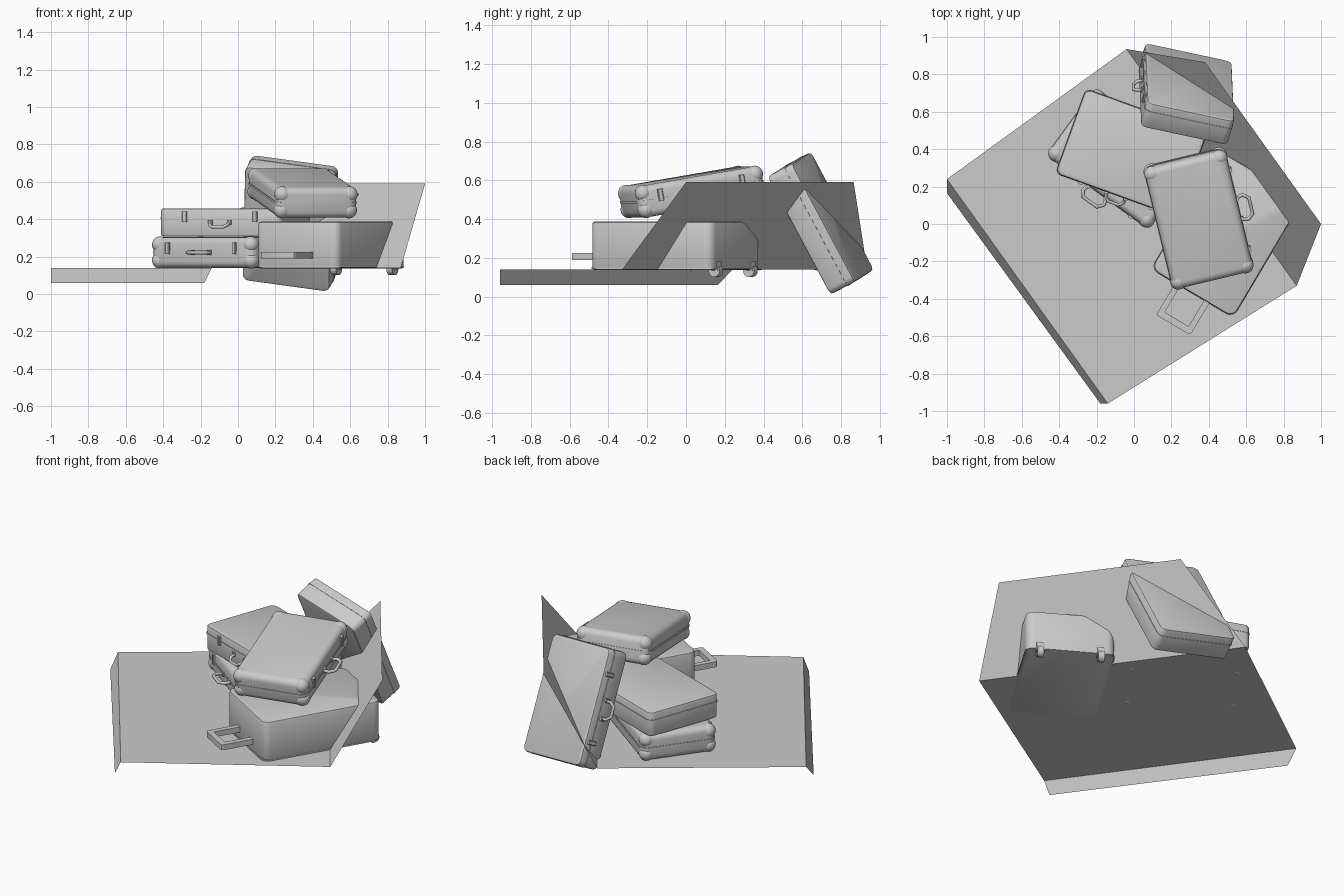
import bpy, bmesh
from math import pi
from mathutils import Matrix, Vector

if "Cube" in bpy.data.objects:
    bpy.data.objects.remove(bpy.data.objects["Cube"])


def frame(center, long_dir, up):
    # local X = long axis, Z = thickness, handle side = -Y
    x = Vector(long_dir).normalized()
    z = Vector(up)
    z = (z - x * z.dot(x)).normalized()
    y = z.cross(x)
    m = Matrix((x, y, z)).transposed().to_4x4()
    m.translation = center
    return m


def finish(name, bm, m, smooth=True):
    bmesh.ops.recalc_face_normals(bm, faces=bm.faces)
    me = bpy.data.meshes.new(name)
    bm.to_mesh(me)
    bm.free()
    ob = bpy.data.objects.new(name, me)
    bpy.context.collection.objects.link(ob)
    ob.matrix_world = m
    if smooth:
        bpy.ops.object.select_all(action='DESELECT')
        ob.select_set(True)
        bpy.context.view_layer.objects.active = ob
        bpy.ops.object.shade_smooth_by_angle(angle=0.6)
    return ob


def rounded_box(name, m, size, corner, edge=0.0, loc=(0, 0, 0), segs=4, edge_segs=3):
    bm = bmesh.new()
    bmesh.ops.create_cube(bm, size=1)
    bmesh.ops.scale(bm, vec=size, verts=bm.verts)
    h = size[2] / 2
    if corner:
        upright = [e for e in bm.edges if abs(e.verts[0].co.z - e.verts[1].co.z) > h]
        bmesh.ops.bevel(bm, geom=upright, offset=corner, segments=segs,
                        profile=0.5, affect='EDGES')
    if edge:
        rim = [e for e in bm.edges if abs(e.verts[0].co.z - e.verts[1].co.z) < 1e-5]
        bmesh.ops.bevel(bm, geom=rim, offset=edge, segments=edge_segs,
                        profile=0.5, affect='EDGES')
    bmesh.ops.translate(bm, vec=loc, verts=bm.verts)
    return finish(name, bm, m)


def handle(name, m, pts, thick):
    cu = bpy.data.curves.new(name, 'CURVE')
    cu.dimensions = '3D'
    cu.bevel_depth = thick
    cu.bevel_resolution = 2
    sp = cu.splines.new('POLY')
    sp.points.add(len(pts) - 1)
    for p, co in zip(sp.points, pts):
        p.co = (*co, 1)
    ob = bpy.data.objects.new(name, cu)
    bpy.context.collection.objects.link(ob)
    ob.matrix_world = m


def locks(name, m, x, y, z, height):
    for s in (-1, 1):
        rounded_box(name + "_lock", m, (0.026, 0.024, height), 0.004, 0, (s * x, y, z), 1)
    for s in (-1, 1):
        rounded_box(name + "_handle_mount", m, (0.022, 0.024, 0.026), 0.004, 0,
                    (s * 0.055, y, 0), 1)


def capped_case(name, m):
    # soft rounded case with ball corners
    L, W, T = 0.675, 0.445, 0.165
    rounded_box(name + "_body", m, (L, W, T), 0.045, 0.036, segs=5, edge_segs=4)
    rounded_box(name + "_seam", m, (L + 0.006, W + 0.006, 0.012), 0.045, 0)
    bm = bmesh.new()
    for sx in (-1, 1):
        for sy in (-1, 1):
            for sz in (-1, 1):
                p = (sx * (L / 2 - 0.038), sy * (W / 2 - 0.038), sz * (T / 2 - 0.04))
                bmesh.ops.create_uvsphere(bm, u_segments=20, v_segments=12, radius=0.044,
                                          matrix=Matrix.Translation(p))
    finish(name + "_corner_caps", bm, m)
    y = -W / 2
    locks(name, m, 0.22, y, 0.022, 0.062)
    handle(name + "_handle", m, [(-0.06, y, 0), (-0.068, y - 0.035, 0), (-0.045, y - 0.065, 0),
                                 (0.045, y - 0.065, 0), (0.068, y - 0.035, 0), (0.06, y, 0)], 0.010)


def plain_case(name, m):
    # crisp case with raised rims
    L, W, T = 0.69, 0.48, 0.15
    rounded_box(name + "_body", m, (L, W, T), 0.034, 0.012, edge_segs=2)
    rounded_box(name + "_seam", m, (L + 0.005, W + 0.005, 0.008), 0.034, 0, (0, 0, 0.025))
    y = -W / 2
    locks(name, m, 0.2, y, 0.03, 0.055)
    handle(name + "_handle", m, [(-0.05, y, 0), (-0.052, y - 0.025, -0.012),
                                 (-0.03, y - 0.045, -0.025), (0.03, y - 0.045, -0.025),
                                 (0.052, y - 0.025, -0.012), (0.05, y, 0)], 0.009)


# bent floor sheet: short flap down, floor, tall flap up
bm = bmesh.new()
rows = [((-1, 0.165, 0.06), (-0.18, -0.96, 0.06)),
        ((-1, 0.24, 0.139), (-0.14, -0.96, 0.139)),
        ((-0.04, 0.935, 0.139), (0.87, -0.33, 0.139)),
        ((0.38, 0.865, 0.59), (1.0, 0.0, 0.59))]
vs = [[bm.verts.new(p) for p in r] for r in rows]
for a, b in zip(vs, vs[1:]):
    bm.faces.new((a[0], a[1], b[1], b[0]))
finish("floor_sheet", bm, Matrix(), smooth=False)

# four hand cases
UP = (0, 0, 1)
capped_case("lower_case", frame((-0.065, 0.35, 0.222), (0.81, -0.59, 0), UP))
plain_case("upper_case", frame((-0.014, 0.38, 0.383), (0.94, -0.34, 0), UP))
capped_case("top_case", frame((0.345, 0.03, 0.54), (-0.232, 0.957, 0.165), UP))
plain_case("leaning_case", frame((0.28, 0.695, 0.378), (0.02, -0.47, 0.88), (0.243, 0.84, 0.46)))

# trolley case lying on its back
T = frame((0.497, -0.056, 0.262), (0.51, 0.86, 0), UP)
rounded_box("trolley_body", T, (0.73, 0.51, 0.25), 0.045, 0.012, edge_segs=2)
rounded_box("trolley_seam", T, (0.735, 0.515, 0.008), 0.045, 0, (0, 0, -0.115))

# pull handle: flat bars
for s in (-1, 1):
    rounded_box("pull_handle_side", T, (0.20, 0.032, 0.034), 0.006, 0, (-0.452, s * 0.09, -0.055), 1)
rounded_box("pull_handle_grip", T, (0.036, 0.212, 0.034), 0.014, 0, (-0.545, 0, -0.055), 2)

# wheels with housings
for s in (-1, 1):
    bm = bmesh.new()
    bmesh.ops.create_cone(bm, cap_ends=True, segments=20, radius1=0.033, radius2=0.033, depth=0.036,
                          matrix=Matrix.Translation((0.348, s * 0.175, -0.128)) @ Matrix.Rotation(pi / 2, 4, 'X'))
    finish("trolley_wheel", bm, T)
    rounded_box("wheel_housing", T, (0.05, 0.05, 0.05), 0.012, 0, (0.348, s * 0.175, -0.105), 2)
